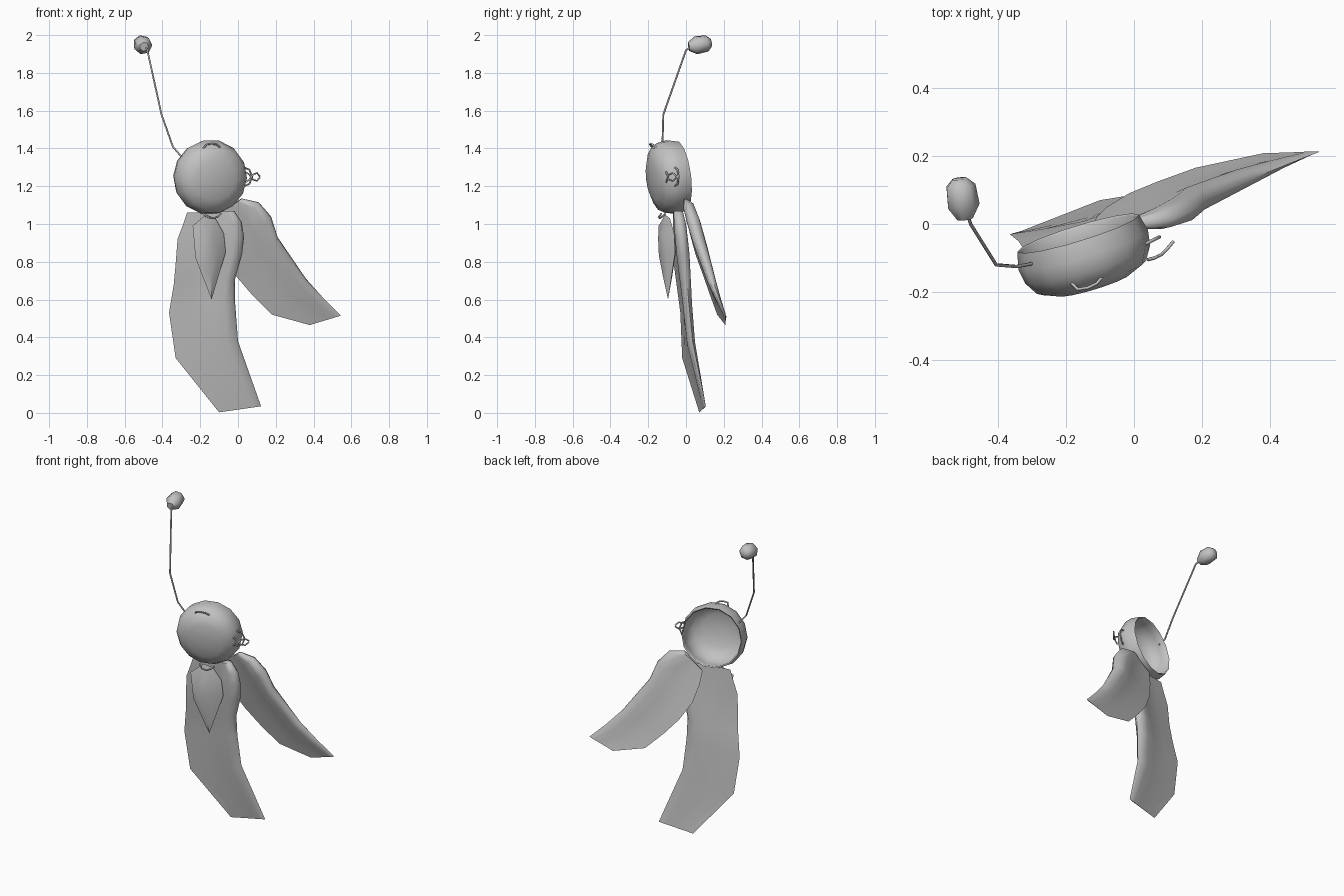
import bpy, bmesh, math
from mathutils import Vector, Matrix

if "Cube" in bpy.data.objects:
    bpy.data.objects.remove(bpy.data.objects["Cube"])

grey = bpy.data.materials.new("plain_grey")
grey.use_nodes = True
COLOR = (0.54, 0.54, 0.54, 1)
grey.diffuse_color = COLOR
grey.node_tree.nodes["Principled BSDF"].inputs["Base Color"].default_value = COLOR

FACING = Vector((0.29, -0.956, 0))   # direction the flat parts face


def finish(name, bm, angle):
    bmesh.ops.recalc_face_normals(bm, faces=bm.faces)
    mesh = bpy.data.meshes.new(name)
    bm.to_mesh(mesh)
    bm.free()
    obj = bpy.data.objects.new(name, mesh)
    bpy.context.collection.objects.link(obj)
    mesh.materials.append(grey)
    bpy.ops.object.select_all(action='DESELECT')
    obj.select_set(True)
    bpy.context.view_layer.objects.active = obj
    bpy.ops.object.shade_smooth_by_angle(angle=math.radians(angle))


def loft(bm, rings):
    """Skin closed rings of points and cap both ends."""
    rows = [[bm.verts.new(p) for p in ring] for ring in rings]
    n = len(rows[0])
    for a, b in zip(rows, rows[1:]):
        for i in range(n):
            bm.faces.new((a[i], a[(i + 1) % n], b[(i + 1) % n], b[i]))
    bm.faces.new(rows[0])
    bm.faces.new(rows[-1])


def turned(name, profile, sides, place, angle):
    """Round part: (radius, distance towards the front) pairs about the y axis."""
    bm = bmesh.new()
    loft(bm, [[(r * math.cos(a), -d, r * math.sin(a))
               for a in (math.tau * i / sides for i in range(sides))]
              for r, d in profile])
    bm.transform(place)
    finish(name, bm, angle)


def flap(name, rows):
    """Leaf shape: padded along the outer edge, thin at the inner edge."""
    rings = []
    for outer, inner, pad in rows:
        p, q = Vector(outer), Vector(inner)
        spine = [(0.05, 0.8), (0.18, 1), (0.38, 0.4), (0.7, 0.12)]
        front = [p.lerp(q, f) + FACING * pad * t for f, t in spine]
        back = [p.lerp(q, f) - FACING * pad * t for f, t in reversed(spine)]
        rings.append([p] + front + [q] + back)
    bm = bmesh.new()
    loft(bm, rings)
    finish(name, bm, 70)


def wire(name, points, radius):
    curve = bpy.data.curves.new(name, 'CURVE')
    curve.dimensions = '3D'
    curve.bevel_depth = radius
    curve.bevel_resolution = 1
    curve.use_fill_caps = True
    spline = curve.splines.new('POLY')
    spline.points.add(len(points) - 1)
    for sp, p in zip(spline.points, points):
        sp.co = (*p, 1)
    obj = bpy.data.objects.new(name, curve)
    bpy.context.collection.objects.link(obj)
    curve.materials.append(grey)


# Head: turned shell, domed at the front and hollow at the back, leaning forward
turned("head",
       [(0.03, 0.096), (0.105, 0.088), (0.16, 0.064), (0.182, 0.028), (0.19, -0.015),
        (0.18, -0.06), (0.187, -0.066), (0.199, -0.015),
        (0.192, 0.03), (0.168, 0.07), (0.11, 0.094), (0.03, 0.102)], 14,
       Matrix.Translation((-0.145, -0.09, 1.247))
       @ Matrix.Rotation(math.radians(17), 4, 'Z')
       @ Matrix.Rotation(math.radians(7), 4, 'X'), 80)

# Long hanging flap and the shorter flap swept to the side
flap("long_flap", [
    ((-0.02, -0.035, 1.07), (-0.27, -0.07, 1.06), 0.025),
    ((0.02, -0.025, 1.01), (-0.29, -0.07, 1.0), 0.033),
    ((0.032, -0.015, 0.93), (-0.32, -0.07, 0.92), 0.035),
    ((0.022, -0.005, 0.84), (-0.33, -0.065, 0.79), 0.035),
    ((-0.015, 0.005, 0.71), (-0.34, -0.05, 0.68), 0.03),
    ((-0.015, 0.015, 0.58), (-0.365, -0.03, 0.53), 0.025),
    ((0.0, 0.035, 0.38), (-0.33, -0.02, 0.29), 0.02),
    ((0.122, 0.105, 0.035), (-0.1, 0.07, 0.003), 0.002)])
flap("side_flap", [
    ((0.02, 0.0, 1.135), (-0.12, 0.0, 1.04), 0.015),
    ((0.11, 0.015, 1.115), (-0.11, 0.02, 0.95), 0.032),
    ((0.175, 0.04, 1.04), (-0.08, 0.05, 0.84), 0.038),
    ((0.21, 0.07, 0.93), (-0.015, 0.09, 0.73), 0.037),
    ((0.36, 0.138, 0.71), (0.07, 0.125, 0.63), 0.025),
    ((0.45, 0.175, 0.61), (0.18, 0.165, 0.52), 0.013),
    ((0.545, 0.212, 0.515), (0.38, 0.208, 0.465), 0.002)])

# Pointed bib under the head, slightly swollen in the middle
bm = bmesh.new()
outline = [(-0.24, 0.99), (-0.17, 1.05), (-0.12, 1.03), (-0.075, 0.95),
           (-0.065, 0.85), (-0.14, 0.6), (-0.225, 0.82)]
loft(bm, [[(-0.15 + size * (x + 0.15), -0.1 + 0.5 * size * (x + 0.15) + off,
            0.85 + size * (z - 0.85)) for x, z in outline]
          for off, size in ((-0.025, 0.5), (0, 1), (0.025, 0.5))])
finish("bib", bm, 50)

# Antenna and its faceted bulb
wire("antenna", [(-0.29, -0.115, 1.345), (-0.345, -0.125, 1.41),
                 (-0.405, -0.12, 1.58), (-0.48, 0.0, 1.92), (-0.49, 0.03, 1.94)], 0.005)
turned("antenna_bulb", [(0.022, -0.062), (0.045, -0.04), (0.049, 0.02), (0.024, 0.06)], 7,
       Matrix.Translation((-0.505, 0.073, 1.949))
       @ Matrix.Rotation(math.radians(8), 4, 'Z')
       @ Matrix.Rotation(math.radians(10), 4, 'X'), 50)

# Thin curled strokes around the head
strokes = {
    "top_arc": [(-0.185, -0.172, 1.4), (-0.165, -0.192, 1.422), (-0.135, -0.187, 1.426),
                (-0.11, -0.175, 1.42), (-0.09, -0.152, 1.4)],
    "bottom_arc": [(-0.185, -0.13, 1.055), (-0.16, -0.145, 1.036), (-0.13, -0.14, 1.03),
                   (-0.105, -0.125, 1.04), (-0.09, -0.11, 1.055)],
    "side_arc": [(0.03, -0.06, 1.3), (0.06, -0.045, 1.288), (0.075, -0.038, 1.25),
                 (0.06, -0.045, 1.212), (0.03, -0.06, 1.2)],
    "upper_curl": [(0.04, -0.105, 1.275), (0.06, -0.1, 1.262), (0.08, -0.09, 1.235),
                   (0.1, -0.07, 1.228), (0.115, -0.052, 1.245)],
    "lower_curl": [(0.04, -0.105, 1.222), (0.06, -0.1, 1.235), (0.08, -0.09, 1.262),
                   (0.1, -0.07, 1.27), (0.115, -0.052, 1.253)],
}
for name, points in strokes.items():
    wire(name, points, 0.005)
